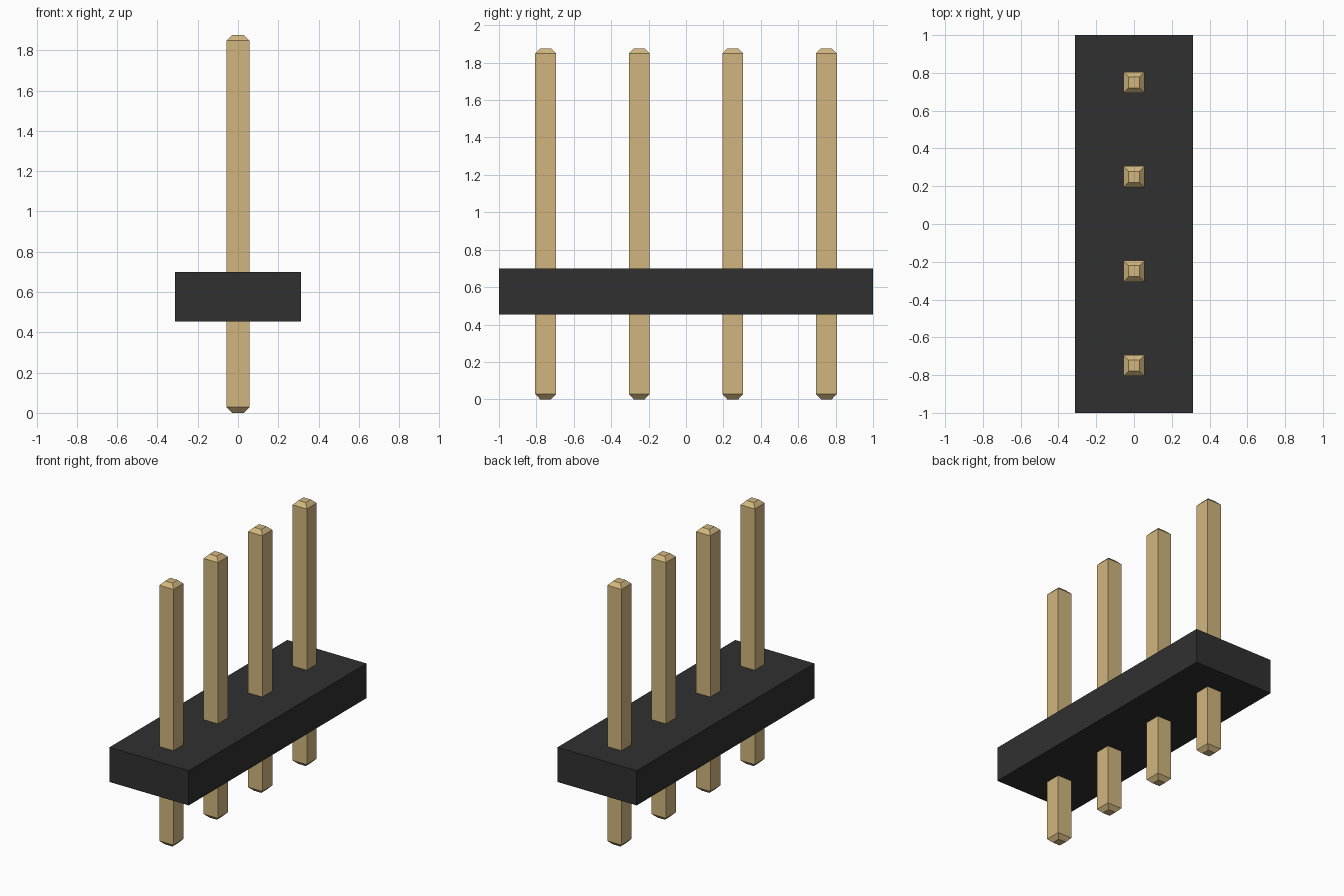
import bpy
import bmesh

cube = bpy.data.objects.get("Cube")
if cube:
    bpy.data.objects.remove(cube, do_unlink=True)


def make_material(name, rgb):
    mat = bpy.data.materials.new(name)
    mat.use_nodes = True
    color = (*rgb, 1.0)
    mat.diffuse_color = color
    bsdf = next(n for n in mat.node_tree.nodes if n.type == "BSDF_PRINCIPLED")
    bsdf.inputs["Base Color"].default_value = color
    return mat


def square_loft(name, sections, y, mat):
    """Stack rectangles given as (half x, half y, z) and cap both ends."""
    bm = bmesh.new()
    rings = [[bm.verts.new((sx * hx, sy * hy, z))
              for sx, sy in ((-1, -1), (1, -1), (1, 1), (-1, 1))]
             for hx, hy, z in sections]
    for low, high in zip(rings, rings[1:]):
        for i in range(4):
            j = (i + 1) % 4
            bm.faces.new((low[i], low[j], high[j], high[i]))
    bm.faces.new(rings[0][::-1])
    bm.faces.new(rings[-1])
    mesh = bpy.data.meshes.new(name)
    bm.to_mesh(mesh)
    bm.free()
    mesh.materials.append(mat)
    obj = bpy.data.objects.new(name, mesh)
    obj.location.y = y
    bpy.context.collection.objects.link(obj)
    return obj


black = make_material("black plastic", (0.03, 0.03, 0.03))
gold = make_material("gold metal", (0.64, 0.47, 0.21))

# Insulating block
square_loft("housing", [(0.312, 1.0, 0.453), (0.312, 1.0, 0.70)], 0, black)

# Four square pins with chamfered tips
HALF, TIP, CHAMFER, TOP = 0.056, 0.029, 0.028, 1.876
pin_sections = [(TIP, TIP, 0), (HALF, HALF, CHAMFER),
                (HALF, HALF, TOP - CHAMFER), (TIP, TIP, TOP)]
for n in range(4):
    square_loft(f"pin_{n + 1}", pin_sections, -0.75 + 0.5 * n, gold)
